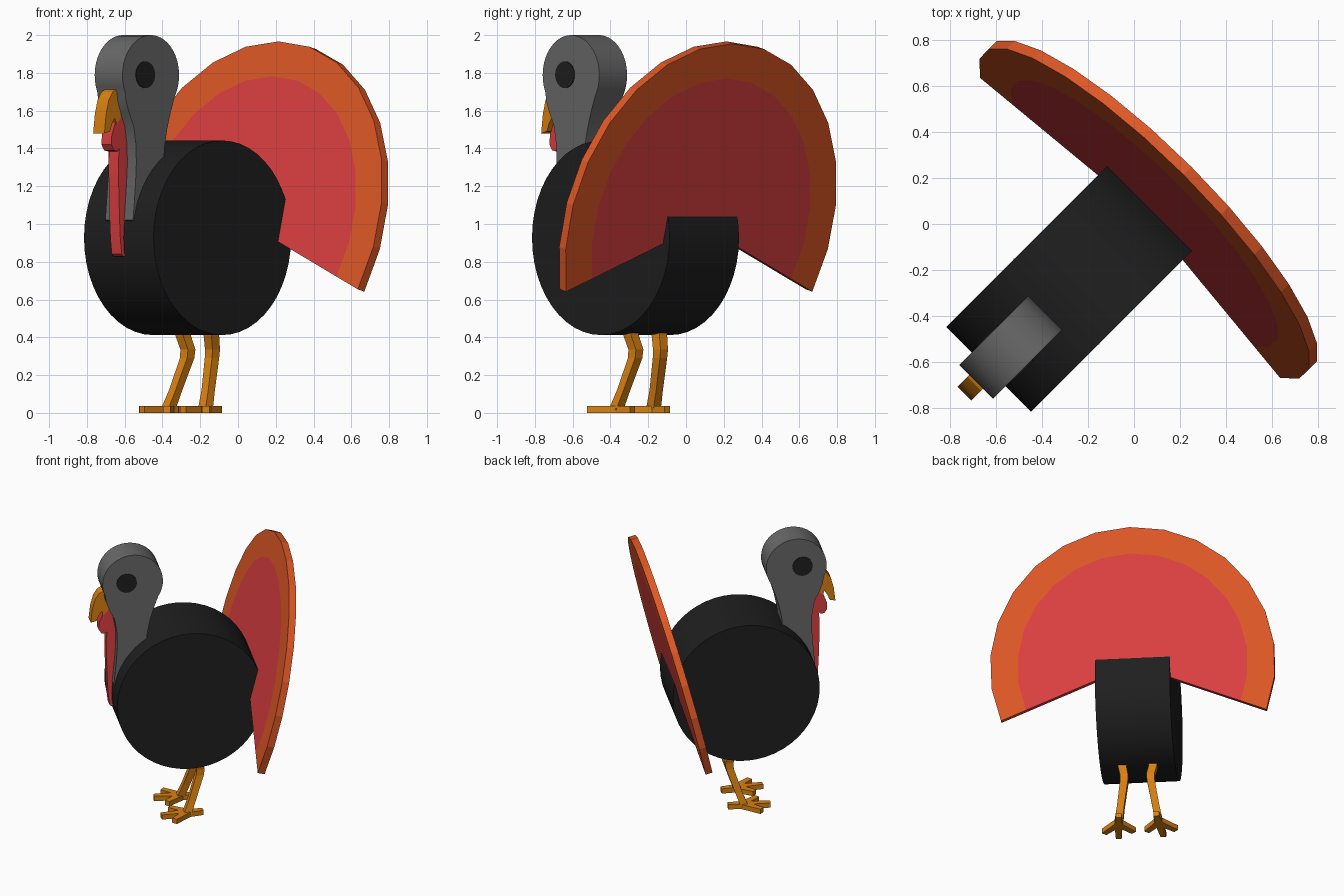
import bpy, bmesh, math

if "Cube" in bpy.data.objects:
    bpy.data.objects.remove(bpy.data.objects["Cube"])

R2 = math.sqrt(2)


def P(f, s, z):
    """Bird frame (forward, side, up) to world; the bird faces -x-y."""
    return ((s - f) / R2, -(f + s) / R2, z)


def srgb(r, g, b):
    lin = [(c / 255 / 12.92) if c < 11 else ((c / 255 + 0.055) / 1.055) ** 2.4 for c in (r, g, b)]
    return (*lin, 1)


def material(name, rgb):
    m = bpy.data.materials.new(name)
    m.diffuse_color = srgb(*rgb)
    m.use_nodes = True
    m.node_tree.nodes["Principled BSDF"].inputs["Base Color"].default_value = m.diffuse_color
    return m


black = material("black", (31, 31, 31))
grey = material("grey", (104, 104, 104))
orange = material("orange", (223, 88, 38))
red = material("red", (221, 63, 64))
amber = material("amber", (218, 130, 18))


def make(name, verts, faces, mats, idx=None, smooth=False):
    me = bpy.data.meshes.new(name)
    me.from_pydata([P(*v) for v in verts], [], faces)
    for m in mats:
        me.materials.append(m)
    if idx:
        for p, i in zip(me.polygons, idx):
            p.material_index = i
    bm = bmesh.new()
    bm.from_mesh(me)
    bmesh.ops.recalc_face_normals(bm, faces=bm.faces)
    bm.to_mesh(me)
    bm.free()
    ob = bpy.data.objects.new(name, me)
    bpy.context.collection.objects.link(ob)
    if smooth:
        bpy.ops.object.select_all(action='DESELECT')
        ob.select_set(True)
        bpy.context.view_layer.objects.active = ob
        bpy.ops.object.shade_smooth_by_angle(angle=math.radians(30))
    return ob


def prism(name, prof, s0, s1, mat, smooth=True):
    """Side profile of (forward, up) points, extruded sideways from s0 to s1."""
    n = len(prof)
    verts = [(f, s, z) for s in (s0, s1) for f, z in prof]
    faces = [list(range(n)), list(range(n, 2 * n))]
    faces += [[i, (i + 1) % n, n + (i + 1) % n, n + i] for i in range(n)]
    return make(name, verts, faces, [mat], smooth=smooth)


def loft(name, rings, mat):
    """Join four-cornered rings into a closed bar."""
    verts = [v for r in rings for v in r]
    k = len(rings) - 1
    faces = [[0, 1, 2, 3], [4 * k + i for i in range(4)]]
    for j in range(k):
        faces += [[4 * j + i, 4 * j + (i + 1) % 4, 4 * j + 4 + (i + 1) % 4, 4 * j + 4 + i] for i in range(4)]
    return make(name, verts, faces, [mat])


def arc(cf, cz, r, a0, a1, n):
    return [(cf + r * math.cos(math.radians(a0 + (a1 - a0) * i / n)),
             cz + r * math.sin(math.radians(a0 + (a1 - a0) * i / n))) for i in range(n + 1)]


# body drum
prism("body", arc(0.378, 0.927, 0.515, 0, 360, 48)[:-1], -0.26, 0.26, black)

# head and neck in one profile
neck = arc(0.757, 1.788, 0.212, -25, 212, 28)
neck += [(0.61, 1.585), (0.635, 1.5), (0.655, 1.4), (0.66, 1.3), (0.70, 1.0),
         (0.85, 1.0), (0.89, 1.02), (0.88, 1.12), (0.871, 1.22), (0.865, 1.32), (0.868, 1.42),
         (0.885, 1.52), (0.92, 1.59), (0.942, 1.65)]
prism("head_and_neck", neck, -0.104, 0.104, grey)

# eyes, one plate on each side
for side, label in ((-1, "left"), (1, "right")):
    prism(label + "_eye", arc(0.80, 1.79, 0.071, 0, 360, 24)[:-1],
          side * 0.1, side * 0.109, black)

# hooked beak
prism("beak", [(0.90, 1.71), (0.94, 1.718), (0.98, 1.70), (1.01, 1.655), (1.03, 1.58), (1.042, 1.48),
               (1.00, 1.49), (0.985, 1.53), (0.965, 1.56), (0.95, 1.53), (0.92, 1.56)],
      -0.042, 0.042, amber)

# wattle: lobe under the beak and a long strip down the chest
prism("wattle", [(0.90, 1.60), (0.945, 1.58), (0.962, 1.52), (0.982, 1.47), (0.985, 1.42), (0.965, 1.39),
                 (0.94, 1.385), (0.925, 1.40), (0.932, 1.34), (0.93, 1.2), (0.925, 1.05), (0.918, 0.92),
                 (0.908, 0.84), (0.895, 0.828), (0.87, 0.83), (0.85, 1.0), (0.84, 1.2), (0.84, 1.5)],
      -0.037, 0.037, red)

# tail fan: tilted disc sector, red centre with an orange border
tilt, half, seg, thick = math.radians(14), math.radians(111.5), 16, 0.05
verts, faces, idx = [], [], []


def fan_point(r, a, d):
    up = r * math.cos(a)
    return (-0.088 - up * math.sin(tilt) + d * math.cos(tilt), r * math.sin(a),
            1.0 + up * math.cos(tilt) + d * math.sin(tilt))


N = 2 * seg + 3  # vertices per side: hub, inner ring, outer ring
for d in (thick / 2, -thick / 2):
    verts.append(fan_point(0, 0, d))
    for r in (0.80, 0.99):
        verts += [fan_point(r, -half + 2 * half * i / seg, d) for i in range(seg + 1)]
for o in (0, N):
    for i in range(seg):
        a, b = o + 1 + i, o + 2 + seg + i
        faces += [[o, a, a + 1], [a, b, b + 1, a + 1]]
        idx += [0, 1]
for i in range(seg):  # rim
    b = 2 + seg + i
    faces.append([b, b + 1, N + b + 1, N + b])
    idx.append(1)
for i in (0, seg):  # cut ends
    a, b = 1 + i, 2 + seg + i
    faces += [[0, a, N + a, N], [a, b, N + b, N + a]]
    idx += [0, 1]
make("tail_fan", verts, faces, [red, orange], idx)

# legs and feet
for side, label in ((-1, "left"), (1, "right")):
    rings = []
    for f, s, z, h in ((0.31, 0.108, 0.46, 0.029), (0.305, 0.106, 0.41, 0.029), (0.283, 0.092, 0.335, 0.028),
                       (0.288, 0.093, 0.29, 0.027), (0.345, 0.122, 0.12, 0.025), (0.385, 0.14, 0.015, 0.028)):
        rings.append([(f + a * h, side * (s + b * h), z) for a, b in ((1, 1), (1, -1), (-1, -1), (-1, 1))])
    loft(label + "_leg", rings, amber)
    # three front toes and one back toe
    for k, (tf, ts) in enumerate(((0.49, 0.25), (0.565, 0.155), (0.49, 0.045), (0.27, 0.13))):
        df, ds = tf - 0.375, ts - 0.14
        ln = math.hypot(df, ds)
        nf, ns = -ds / ln, df / ln
        rings = []
        for t, w in ((0, 0.028), (1, 0.02)):
            f, s = 0.375 + df * t, 0.14 + ds * t
            rings.append([(f + q * w * nf, side * (s + q * w * ns), z)
                          for q, z in ((-1, 0), (1, 0), (1, 0.036), (-1, 0.036))])
        loft(f"{label}_toe_{k + 1}", rings, amber)
